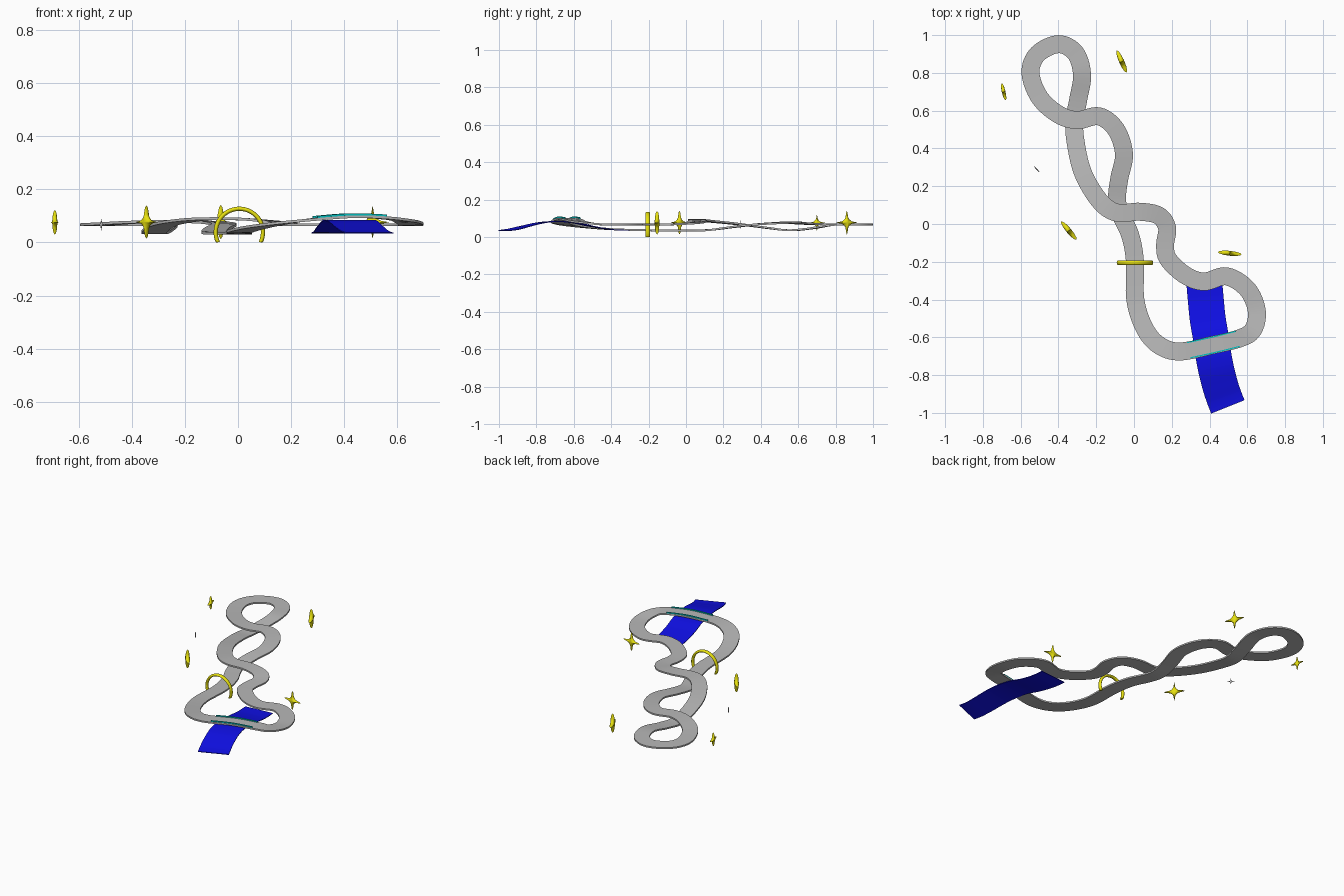
import bpy, bmesh, math
from mathutils import Vector

if "Cube" in bpy.data.objects:
    bpy.data.objects.remove(bpy.data.objects["Cube"])


def material(name, rgb):
    m = bpy.data.materials.new(name)
    m.diffuse_color = (*rgb, 1)
    m.use_nodes = True
    m.node_tree.nodes["Principled BSDF"].inputs["Base Color"].default_value = m.diffuse_color
    return m


GREY = material("road grey", (0.48, 0.48, 0.48))
BLUE = material("river blue", (0.005, 0.005, 0.8))
YELLOW = material("star yellow", (0.8, 0.75, 0.005))
TEAL = material("rail teal", (0.0, 0.55, 0.55))


def finish(bm, name, mat, loc=(0, 0, 0), rot_z=0, angle=30):
    bmesh.ops.recalc_face_normals(bm, faces=bm.faces)
    me = bpy.data.meshes.new(name)
    bm.to_mesh(me)
    bm.free()
    me.materials.append(mat)
    ob = bpy.data.objects.new(name, me)
    bpy.context.collection.objects.link(ob)
    ob.location, ob.rotation_euler.z = loc, rot_z
    bpy.ops.object.select_all(action='DESELECT')
    ob.select_set(True)
    bpy.context.view_layer.objects.active = ob
    bpy.ops.object.shade_smooth_by_angle(angle=math.radians(angle))
    return ob


def spline(points, closed, steps=8):
    """Smooth path through the points."""
    p = [Vector(q) for q in points]
    n = len(p)
    get = (lambda i: p[i % n]) if closed else (lambda i: p[max(0, min(n - 1, i))])
    out = []
    for i in range(n if closed else n - 1):
        a, b, c, d = (get(i + k) for k in (-1, 0, 1, 2))
        for s in range(steps):
            t = s / steps
            out.append(0.5 * (2 * b + (c - a) * t + (2 * a - 5 * b + 4 * c - d) * t * t
                              + (3 * b - a - 3 * c + d) * t ** 3))
    return out if closed else out + [p[-1]]


def ribbon(name, points, width, thick, mat, closed=False, offset=0):
    """Flat strip swept along a path, kept level across its width."""
    path = spline(points, closed)
    n = len(path)
    bm = bmesh.new()
    rings = []
    for i, c in enumerate(path):
        if closed:
            t = path[(i + 1) % n] - path[i - 1]
        else:
            t = path[min(i + 1, n - 1)] - path[max(i - 1, 0)]
        side = Vector((-t.y, t.x, 0)).normalized()
        rings.append([bm.verts.new(c + side * (offset + u * width / 2) + Vector((0, 0, v * thick / 2)))
                      for u, v in ((-1, -1), (1, -1), (1, 1), (-1, 1))])
    for i in range(n if closed else n - 1):
        a, b = rings[i], rings[(i + 1) % n]
        for k in range(4):
            j = (k + 1) % 4
            bm.faces.new((a[k], a[j], b[j], b[k]))
    if not closed:
        bm.faces.new(rings[0])
        bm.faces.new(rings[-1])
    return finish(bm, name, mat)


# Closed track that weaves over and under itself
track = [(0.005, -0.2, .036), (0.007, -0.40, .042), (0.055, -0.55, .055), (0.13, -0.64, .068),
         (0.24, -0.675, .082), (0.42, -0.64, .097), (0.56, -0.605, .092), (0.63, -0.56, .08),
         (0.65, -0.46, .068), (0.60, -0.345, .067), (0.49, -0.277, .067), (0.37, -0.305, .067),
         (0.27, -0.27, .067), (0.18, -0.185, .067), (0.165, -0.11, .067), (0.175, -0.02, .07),
         (0.13, 0.045, .077), (0.03, 0.065, .087), (-0.09, 0.06, .09), (-0.18, 0.12, .085),
         (-0.27, 0.27, .07), (-0.31, 0.44, .048), (-0.315, 0.55, .036), (-0.295, 0.66, .045),
         (-0.275, 0.79, .065), (-0.31, 0.905, .067), (-0.40, 0.952, .067), (-0.51, 0.90, .067),
         (-0.548, 0.80, .067), (-0.50, 0.67, .07), (-0.40, 0.58, .076), (-0.30, 0.55, .079),
         (-0.185, 0.57, .078), (-0.095, 0.50, .075), (-0.053, 0.37, .067), (-0.078, 0.24, .052),
         (-0.09, 0.13, .038), (-0.07, 0.05, .035), (-0.02, -0.06, .035)]
ribbon("track", track, 0.095, 0.01, GREY, closed=True)

# River running under the bridge
river = [(0.372, -0.31, .036), (0.38, -0.40, .040), (0.39, -0.50, .056), (0.405, -0.59, .075),
         (0.418, -0.68, .083), (0.435, -0.77, .077), (0.458, -0.86, .057), (0.478, -0.92, .042),
         (0.497, -0.968, .035)]
ribbon("river", river, 0.19, 0.004, BLUE)

# Bridge rails along both road edges
rail = [(0.29, -0.668, .095), (0.42, -0.64, .105), (0.55, -0.608, .101)]
for tag, off in (("near", -0.041), ("far", 0.041)):
    ribbon(tag + "_bridge_rail", rail, 0.006, 0.009, TEAL, offset=off)

# Start arch standing over the straight
bm = bmesh.new()
R, CZ, SEG, SIDES = 0.089, 0.038, 32, 10
start = math.asin(-CZ / R)
rings = []
for i in range(SEG + 1):
    a = start + (math.pi - 2 * start) * i / SEG
    ring = []
    for k in range(SIDES):
        b = 2 * math.pi * k / SIDES
        r = R + 0.008 * math.cos(b)
        ring.append(bm.verts.new((r * math.cos(a), 0.0125 * math.sin(b), max(-CZ, r * math.sin(a)))))
    rings.append(ring)
for a, b in zip(rings, rings[1:]):
    for k in range(SIDES):
        j = (k + 1) % SIDES
        bm.faces.new((a[k], a[j], b[j], b[k]))
bm.faces.new(rings[0])
bm.faces.new(rings[-1])
finish(bm, "start_arch", YELLOW, (0.005, -0.205, CZ), angle=50)


def star(name, loc, size, thick, angle, mat):
    """Upright puffed four-pointed star."""
    bm = bmesh.new()
    n = 32
    levels = [(math.cos(h), math.sin(h)) for h in (math.radians(d) for d in (-60, -30, 0, 30, 60))]
    rings = []
    for s, h in levels:
        ring = []
        for k in range(n):
            a = 2 * math.pi * k / n
            c, d = abs(math.cos(a)), abs(math.sin(a))
            r = size * s / (math.sqrt(c) + math.sqrt(d)) ** 2
            ring.append(bm.verts.new((r * math.cos(a), h * thick, r * math.sin(a))))
        rings.append(ring)
    for a, b in zip(rings, rings[1:]):
        for k in range(n):
            j = (k + 1) % n
            bm.faces.new((a[k], a[j], b[j], b[k]))
    for ring, h in ((rings[0], -1), (rings[-1], 1)):
        tip = bm.verts.new((0, h * thick, 0))
        for k in range(n):
            bm.faces.new((ring[k], ring[(k + 1) % n], tip))
    finish(bm, name, mat, loc, math.radians(angle), 50)


# Floating stars around the track
for i, (x, y, z, size, thick, ang, mat) in enumerate([
        (-0.065, 0.86, .077, .064, .014, -66, YELLOW),
        (-0.69, 0.70, .076, .046, .010, -77, YELLOW),
        (-0.515, 0.29, .067, .022, .003, -48, GREY),
        (-0.345, -0.035, .077, .063, .014, -50, YELLOW),
        (0.507, -0.155, .076, .063, .013, -6, YELLOW)]):
    star(f"star_{i + 1}", (x, y, z), size, thick, ang, mat)
